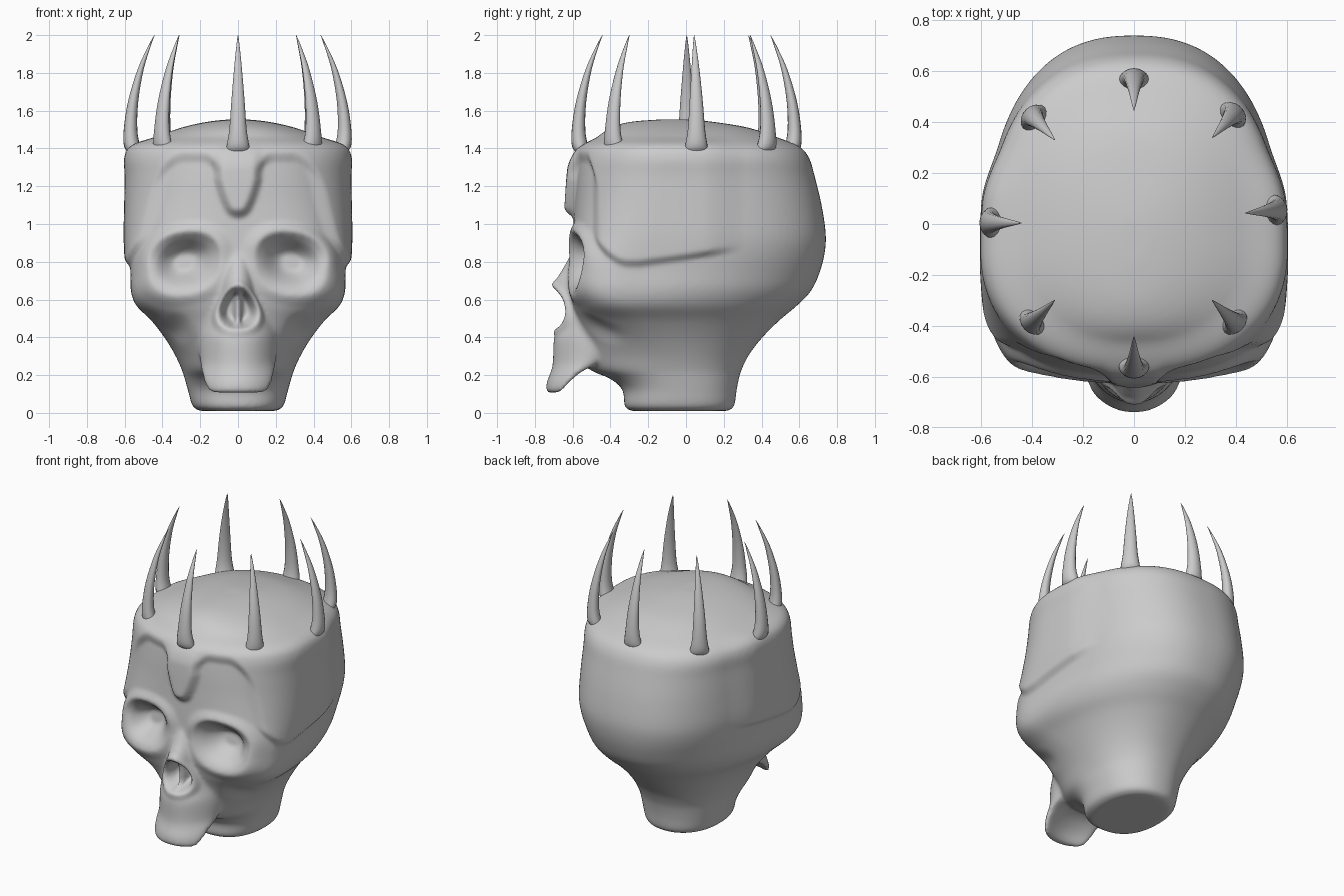
import bpy, bmesh, math
from mathutils import Vector

if "Cube" in bpy.data.objects:
    bpy.data.objects.remove(bpy.data.objects["Cube"])


def smooth(a, b, t):
    t = max(0.0, min(1.0, (t - a) / (b - a)))
    return t * t * (3 - 2 * t)


def catmull(rows, steps):
    out = []
    for i in range(len(rows) - 1):
        p = [rows[max(0, min(len(rows) - 1, i + k))] for k in (-1, 0, 1, 2)]
        for s in range(steps):
            t = s / steps
            out.append([0.5 * (2 * b + (c - a) * t + (2 * a - 5 * b + 4 * c - d) * t * t
                        + (3 * b - a - 3 * c + d) * t ** 3) for a, b, c, d in zip(*p)])
    return out + [list(rows[-1])]


def skin(bm, rings):
    vs = [[bm.verts.new(p) for p in r] for r in rings]
    n = len(vs[0])
    for a, b in zip(vs, vs[1:]):
        for i in range(n):
            j = (i + 1) % n
            bm.faces.new((a[i], a[j], b[j], b[i]))
    bm.faces.new(vs[0][::-1])
    bm.faces.new(vs[-1])


def section(z, front, back, w, yc, nf, bend=0.0, n=96):
    # superellipse ring with different front and back fullness
    nb = 2.2 + .2 * smooth(.6, .95, z)
    pts = []
    for i in range(n):
        a = 2 * math.pi * i / n
        c, s = math.cos(a), math.sin(a)
        e = 2 / (nf if s < 0 else nb)
        x = w * math.copysign(abs(c) ** e, c)
        d = (back - yc) if s > 0 else (yc - front)
        pts.append((x, yc + d * math.copysign(abs(s) ** e, s) + bend * x * x, z))
    return pts


def make_object(name, bm):
    bmesh.ops.recalc_face_normals(bm, faces=bm.faces)
    me = bpy.data.meshes.new(name)
    bm.to_mesh(me)
    bm.free()
    ob = bpy.data.objects.new(name, me)
    bpy.context.collection.objects.link(ob)
    bpy.context.view_layer.objects.active = ob
    return ob


def apply_modifier(ob, kind, **props):
    m = ob.modifiers.new(kind.title(), kind)
    for k, v in props.items():
        setattr(m, k, v)
    bpy.context.view_layer.objects.active = ob
    bpy.ops.object.modifier_apply(modifier=m.name)


# cranium, cheeks and neck: z, front, back, half width, centre y, front fullness
cranium = [
    (.01, -.29, .22, .20, -.03, 2.4), (.035, -.325, .255, .24, -.03, 2.4),
    (.12, -.335, .268, .265, -.04, 2.3), (.18, -.40, .28, .282, -.06, 2.2),
    (.23, -.51, .295, .298, -.08, 2.1), (.31, -.56, .335, .335, -.1, 2.0),
    (.40, -.57, .405, .39, -.14, 2.1), (.49, -.58, .495, .46, -.2, 2.4),
    (.57, -.60, .59, .54, -.27, 2.8), (.65, -.615, .665, .568, -.23, 3.6),
    (.75, -.615, .71, .57, -.17, 3.8), (.85, -.605, .735, .575, -.12, 3.4),
    (.95, -.60, .74, .578, -.1, 2.9), (1.1, -.59, .718, .575, -.1, 2.5),
    (1.25, -.58, .682, .572, -.1, 2.3), (1.35, -.565, .652, .575, -.1, 2.2),
    (1.41, -.53, .60, .54, -.1, 2.2), (1.46, -.47, .48, .44, -.08, 2.2),
    (1.51, -.40, .33, .30, -.06, 2.1), (1.54, -.30, .15, .17, -.05, 2.0),
    (1.553, -.15, .02, .06, -.05, 2.0)]
# upper jaw plate rising into the nasal bones: z, front, back, half width
jaw = [(.105, -.725, -.70, .13), (.12, -.742, -.685, .16), (.17, -.735, -.645, .182),
       (.22, -.715, -.58, .195), (.27, -.705, -.48, .20), (.39, -.70, -.40, .215),
       (.46, -.675, -.40, .21), (.53, -.675, -.40, .17), (.61, -.685, -.40, .12),
       (.68, -.70, -.40, .085), (.77, -.65, -.40, .065), (.86, -.60, -.40, .05)]
bm = bmesh.new()
skin(bm, [section(*r) for r in catmull(cranium, 5)])
skin(bm, [section(z, f, b, w, (f + b) / 2, 2.4, bend=2.2) for z, f, b, w in catmull(jaw, 5)])
skull = make_object("skull", bm)
apply_modifier(skull, 'REMESH', mode='VOXEL', voxel_size=.012)
apply_modifier(skull, 'SMOOTH', factor=.5, iterations=12)


def sculpt(p, n):
    x, y, z = abs(p.x), p.y, p.z
    face = 1 - smooth(-.42, -.25, y)
    push, depth = 0.0, 0.0
    # eye sockets (sloping floor) and brow ridge
    ex, ez = (x - .28) / .18, (z - .79 + .12 * (x - .28)) / .155
    r = (abs(ex) ** 2.3 + abs(ez) ** 2.3) ** (1 / 2.3)
    inner = .62 - .3 * smooth(.3, -1, ez)
    depth += .135 * (1 - smooth(inner - .35, 1.05, r)) * face
    brow = .012 * smooth(-.2, .6, ez) + .008
    push += brow * smooth(.9, 1.1, r) * (1 - smooth(1.1, 1.5, r)) * face
    # nose opening with a thin septum and a flared rim
    if y < -.5:
        q = math.hypot(x / max(.03, .128 - .3 * (z - .45)), (z - .555) / .115)
        septum = 1 - .65 * (1 - smooth(.004, .024, x))
        depth += .12 * (1 - smooth(.55, 1.0, q)) * septum
        push += .014 * smooth(.85, 1.05, q) * (1 - smooth(1.05, 1.4, q))
    # hollow under the cheekbone
    h = math.hypot((x - .33) / .1, (z - .44) / .1)
    depth += .025 * (1 - smooth(0, 1, h)) * face
    # raised crown shell: temple plates, brow band, central tongue
    line = .79 + (max(0, -.3 - y) / .17) ** 2 * .12 + .15 * max(0, y + .25)
    side = smooth(-.50, -.435, y) * smooth(line - .025, line + .025, z)
    edge = 1.35 - .06 * math.exp(-((x - .1) / .04) ** 2) - 6 * max(0, x - .28) ** 2
    band = smooth(edge - .03, edge + .03, z)
    tw = .105 * math.sqrt(max(0, min(1, (z - 1.03) / .2)))
    tongue = (1 - smooth(tw - .03, tw + .03, x)) * smooth(1.02, 1.08, z) * face
    fade = (1 - smooth(.08, .32, y)) * (1 - smooth(1.37, 1.47, z))
    shell = 1 - (1 - side) * (1 - band) * (1 - tongue)
    push += (.028 * shell + .025 * tongue * (1 - smooth(1.28, 1.42, z))) * fade
    return p + n * push + Vector((0, depth, 0))


verts = skull.data.vertices
for v, p in zip(verts, [sculpt(v.co.copy(), v.normal.copy()) for v in verts]):
    v.co = p
apply_modifier(skull, 'SMOOTH', factor=.5, iterations=4)
for poly in skull.data.polygons:
    poly.use_smooth = True

# crown spikes: height, inward lean, radial radius, tangential radius
spike = catmull([(1.37, .03, .035, .062), (1.41, .005, .043, .06), (1.50, -.004, .036, .046),
                 (1.65, .01, .027, .035), (1.82, .05, .016, .021), (1.95, .10, .006, .008),
                 (2.0, .123, .001, .001)], 4)


def make_spike(name, bx, by):
    out = Vector((bx, by, 0)).normalized()
    tan = Vector((-out.y, out.x, 0))
    bm = bmesh.new()
    rings = []
    for z, lean, rr, rt in spike:
        c = Vector((bx, by, z)) - out * lean
        rings.append([c + out * rr * math.cos(a) + tan * rt * math.sin(a)
                      for a in (2 * math.pi * i / 16 for i in range(16))])
    skin(bm, rings)
    ob = make_object(name, bm)
    for poly in ob.data.polygons:
        poly.use_smooth = True


bases = [(0, -.565), (.395, -.385), (.56, .055), (.39, .43),
         (0, .57), (-.395, .42), (-.565, .005), (-.40, -.385)]
for i, (bx, by) in enumerate(bases):
    make_spike(f"crown_spike_{i + 1}", bx, by)
